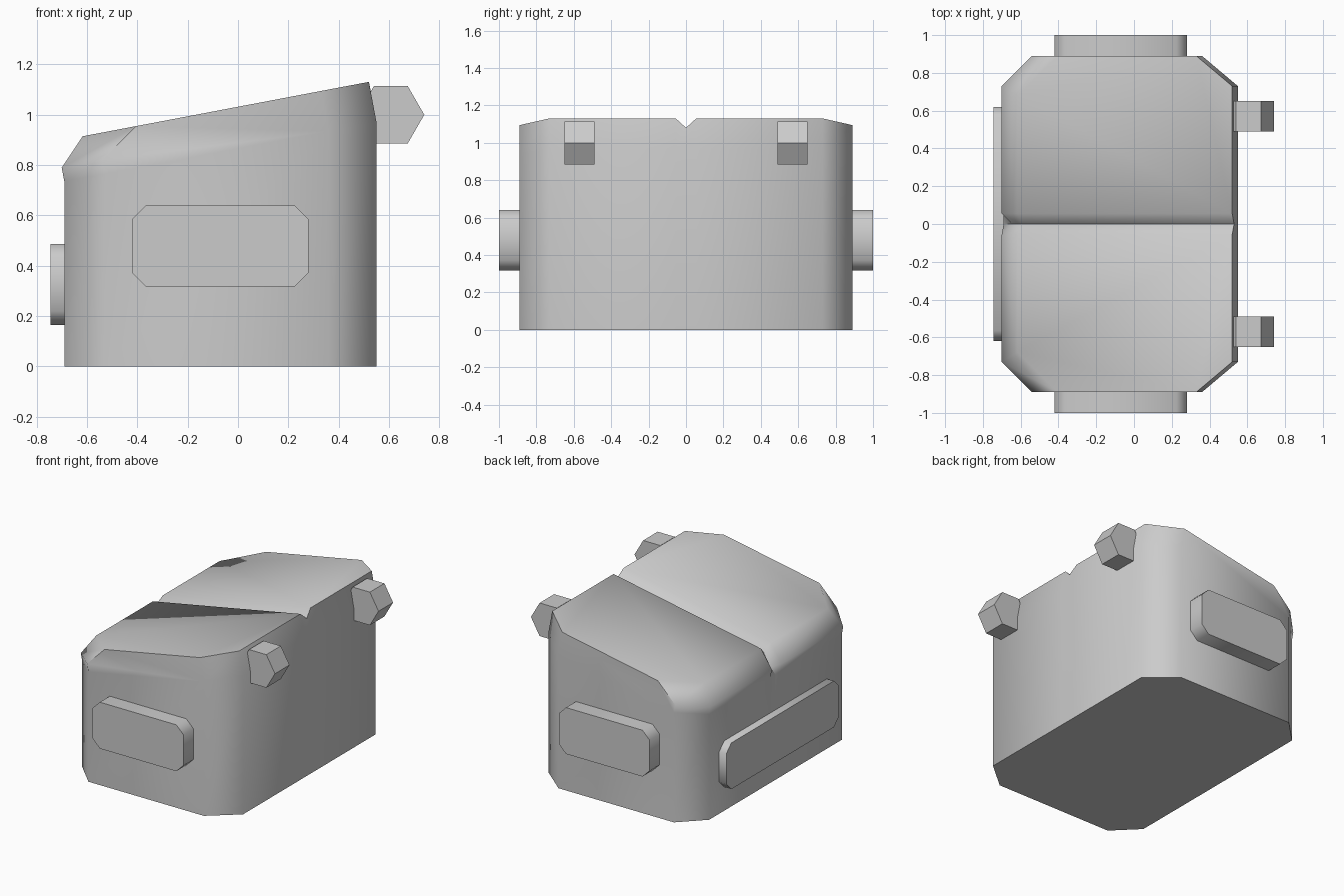
import bpy, bmesh, math
from mathutils import Vector

if "Cube" in bpy.data.objects:
    bpy.data.objects.remove(bpy.data.objects["Cube"])


def finish(name, bm, angle=52):
    bmesh.ops.recalc_face_normals(bm, faces=bm.faces)
    mesh = bpy.data.meshes.new(name)
    bm.to_mesh(mesh)
    bm.free()
    ob = bpy.data.objects.new(name, mesh)
    bpy.context.collection.objects.link(ob)
    bpy.ops.object.select_all(action='DESELECT')
    ob.select_set(True)
    bpy.context.view_layer.objects.active = ob
    bpy.ops.object.shade_smooth_by_angle(angle=math.radians(angle))
    return ob


def loft(bm, rings):
    rows = [[bm.verts.new(p) for p in ring] for ring in rings]
    n = len(rows[0])
    for a, b in zip(rows, rows[1:]):
        for i in range(n):
            j = (i + 1) % n
            bm.faces.new((a[i], a[j], b[j], b[i]))
    bm.faces.new(rows[0][::-1])
    bm.faces.new(rows[-1])


def cut(bm, co, no, clear=False):
    geom = bm.verts[:] + bm.edges[:] + bm.faces[:]
    res = bmesh.ops.bisect_plane(bm, geom=geom, dist=1e-5, plane_co=co,
                                 plane_no=no, clear_outer=clear)
    if clear:
        edges = [e for e in bm.edges if e.is_boundary]
        bmesh.ops.edgeloop_fill(bm, edges=edges)


def prism(name, outline, place, depth):
    # extrude a 2D outline; place(u, v, d) maps it into space
    bm = bmesh.new()
    loft(bm, [[place(u, v, d) for u, v in outline] for d in depth])
    return finish(name, bm)


def clipped_rect(u0, u1, v0, v1, c):
    return [(u0 + c, v0), (u1 - c, v0), (u1, v0 + c), (u1, v1 - c),
            (u1 - c, v1), (u0 + c, v1), (u0, v1 - c), (u0, v0 + c)]


# Body with slanted lid, sides of the lid square to the slope
plan = [(-.53, -.89), (.36, -.89), (.55, -.73), (.55, .73),
        (.36, .89), (-.53, .89), (-.69, .73), (-.69, -.73)]
base = [Vector((x, y, 0)) for x, y in plan]
fold = [Vector((x, y, .735 + .19 * (x + .69))) for x, y in plan]
top = [p + Vector((-.03, 0, .16)) for p in fold]
bm = bmesh.new()
loft(bm, [base, fold, top])

# Bevelled lid edge along the low end and its two corners
cut(bm, (-.70, 0, .79), Vector((-.12, 0, .08)).normalized(), True)
for s in (-1, 1):
    a = Vector((-.54, s * .89, .82))
    no = (Vector((-.41, s * .89, .95)) - a).cross(Vector((-.70, s * .73, .79)) - a)
    if no.z < 0:
        no.negate()
    cut(bm, a, no.normalized(), True)
bmesh.ops.remove_doubles(bm, verts=bm.verts, dist=.012)

# V groove across the lid
for y in (-.055, 0, .055):
    cut(bm, (0, y, 0), (0, 1, 0))
for v in bm.verts:
    if abs(v.co.y) < 1e-3:
        if v.co.x > .4 and v.co.z > 1.05:
            v.co += Vector((.01, 0, -.05))
        elif v.co.x < -.5 and v.co.z > .87:
            v.co += Vector((.02, 0, -.05))
        elif v.co.x < -.5 and v.co.z > .765:
            v.co += Vector((.055, 0, -.02))
finish("body", bm)

# Side pads and hinge knobs
hexagon = [(.607 + .133 * math.cos(math.radians(60 * i)),
            1 + .133 * math.sin(math.radians(60 * i))) for i in range(6)]
for s, side in ((-1, "front"), (1, "back")):
    prism(side + "_pad", clipped_rect(-.42, .28, .317, .64, .055),
          lambda u, v, d: (u, s * d, v), (.87, 1.0))
    prism(side + "_knob", hexagon,
          lambda u, v, d: (u, s * d, v), (.49, .65))

# Long pad on the low end
prism("end_pad", clipped_rect(-.62, .62, .165, .487, .055),
      lambda u, v, d: (d, u, v), (-.67, -.745))
